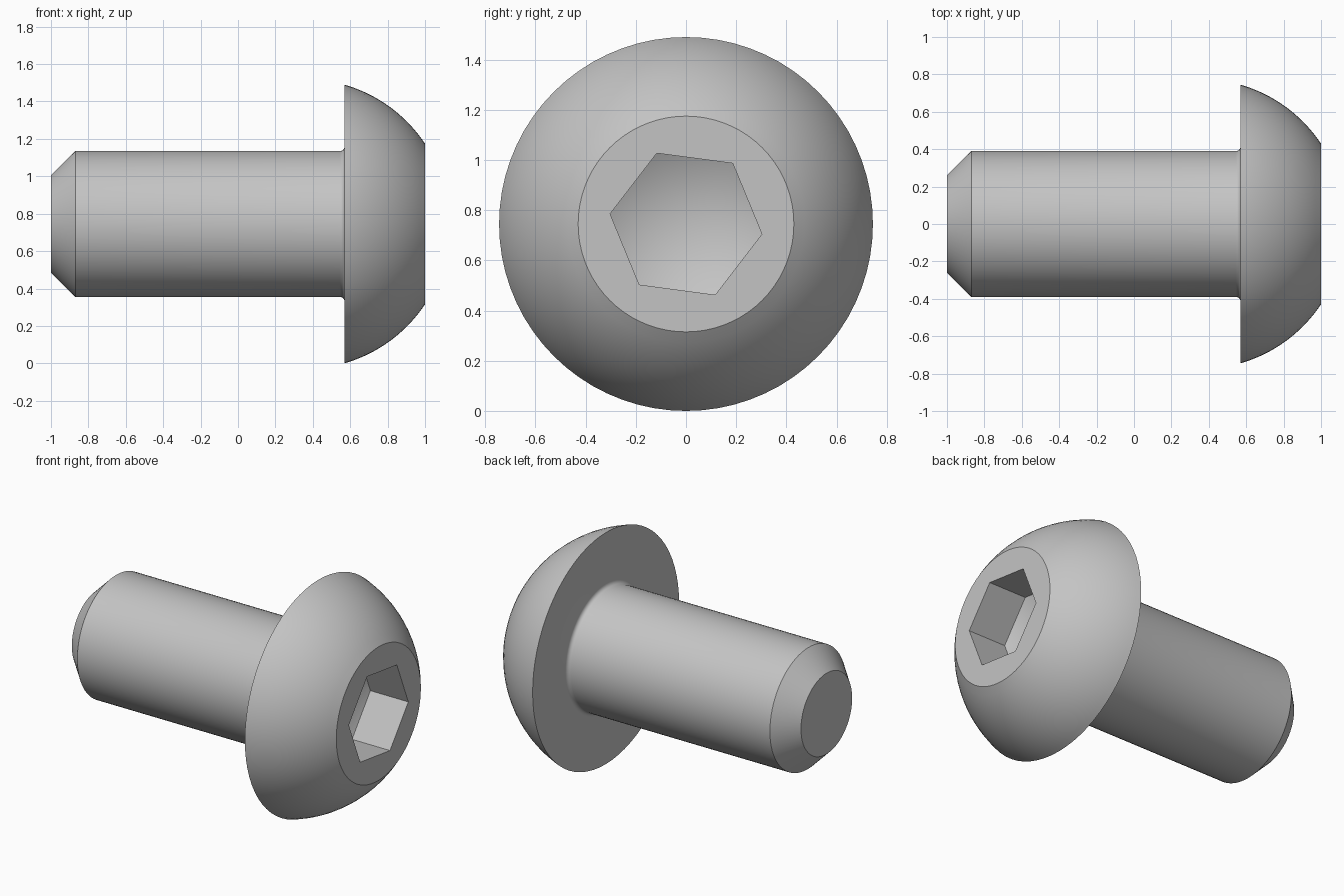
import bpy, bmesh, math
from mathutils import Vector, Matrix

cube = bpy.data.objects.get("Cube")
if cube:
    bpy.data.objects.remove(cube, do_unlink=True)

AXIS_Z = 0.745      # height of the screw axis
SEGMENTS = 72
RIM, FACE = 0.57, 1.0
DOME_CENTRE, DOME_RADIUS = 0.355, 0.775
HEX_RADIUS, HEX_TURN = 0.305, math.radians(-7.6)
FLOOR, TIP = 0.73, 0.57   # socket wall bottom and drill point

steel = bpy.data.materials.new("steel grey")
steel.use_nodes = True
grey = (0.55, 0.55, 0.55, 1)
steel.diffuse_color = grey
steel.node_tree.nodes["Principled BSDF"].inputs["Base Color"].default_value = grey

bm = bmesh.new()


def ring(x, radius, count, turn=0.0):
    """Circle of vertices around the screw axis."""
    return [bm.verts.new((x, radius * math.cos(turn + i * math.tau / count),
                          AXIS_Z + radius * math.sin(turn + i * math.tau / count)))
            for i in range(count)]


def skin(a, b):
    """Quads between two rings of equal count."""
    n = len(a)
    for i in range(n):
        bm.faces.new((a[i], a[(i + 1) % n], b[(i + 1) % n], b[i]))


# Profile: chamfered tip, shank, small fillet, head underside, dome
profile = [(-1, 0.26), (-0.87, 0.39), (0.545, 0.39)]
for i in range(1, 5):
    a = math.radians(22.5 * i)
    profile.append((0.545 + 0.025 * math.sin(a), 0.415 - 0.025 * math.cos(a)))
for i in range(15):
    x = RIM + (FACE - RIM) * i / 14
    profile.append((x, math.sqrt(DOME_RADIUS ** 2 - (x - DOME_CENTRE) ** 2)))

rings = [ring(x, r, SEGMENTS) for x, r in profile]
for a, b in zip(rings, rings[1:]):
    skin(a, b)
bm.faces.new(rings[0])

# Hex socket: straight walls and a shallow pointed floor
mouth = ring(FACE, HEX_RADIUS, 6, HEX_TURN)
floor = ring(FLOOR, HEX_RADIUS, 6, HEX_TURN)
skin(mouth, floor)
tip = bm.verts.new((TIP, 0, AXIS_Z))
for i in range(6):
    bm.faces.new((floor[i], floor[(i + 1) % 6], tip))

# Flat annular face around the socket
bm.edges.ensure_lookup_table()
border = [e for e in bm.edges if e.is_boundary]
bmesh.ops.triangle_fill(bm, edges=border, use_beauty=True, normal=(1, 0, 0))
bmesh.ops.recalc_face_normals(bm, faces=bm.faces[:])

mesh = bpy.data.meshes.new("button_head_screw")
bm.to_mesh(mesh)
bm.free()
mesh.materials.append(steel)
screw = bpy.data.objects.new("button_head_screw", mesh)
bpy.context.collection.objects.link(screw)

bpy.ops.object.select_all(action='DESELECT')
screw.select_set(True)
bpy.context.view_layer.objects.active = screw
bpy.ops.object.shade_smooth_by_angle(angle=math.radians(32))
